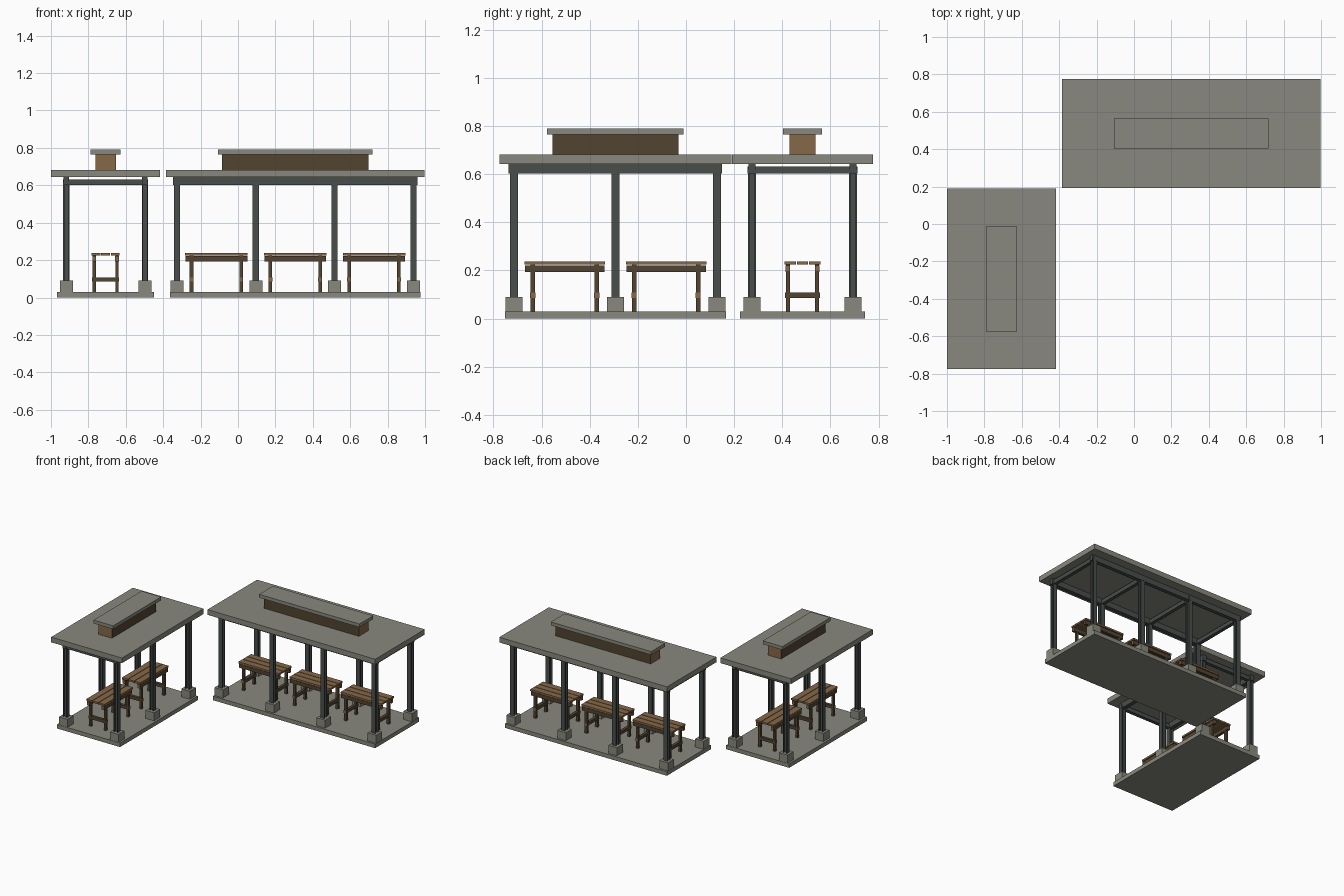
import bpy, bmesh
from mathutils import Vector

if "Cube" in bpy.data.objects:
    bpy.data.objects.remove(bpy.data.objects["Cube"])


def mat(name, col):
    m = bpy.data.materials.new(name)
    m.diffuse_color = (*col, 1)
    m.use_nodes = True
    m.node_tree.nodes["Principled BSDF"].inputs["Base Color"].default_value = m.diffuse_color
    return m


CONCRETE = mat("warm grey concrete", (0.25, 0.25, 0.21))
STEEL = mat("dark grey steel", (0.065, 0.077, 0.07))
LIGHT = mat("light wood", (0.24, 0.14, 0.067))
DARK = mat("dark wood", (0.085, 0.058, 0.031))


class Pavilion:
    """Local frame: u along the length, v across; 'turn' swaps them onto y and x."""

    def __init__(self, name, cx, cy, turn):
        self.name, self.c, self.turn = name, Vector((cx, cy, 0)), turn

    def part(self, name, boxes, material, ends=None, end_axis=0):
        """One object from (u0,u1,v0,v1,z0,z1) boxes; optional other colour on end faces."""
        bm = bmesh.new()
        for u0, u1, v0, v1, z0, z1 in boxes:
            vs = bmesh.ops.create_cube(bm, size=1)["verts"]
            for v in vs:
                v.co = Vector((u1 if v.co.x > 0 else u0,
                               v1 if v.co.y > 0 else v0,
                               z1 if v.co.z > 0 else z0))
        bm.normal_update()
        if ends:
            for f in bm.faces:
                if abs(f.normal[end_axis]) > 0.9:
                    f.material_index = 1
        for v in bm.verts:
            u, w, z = v.co
            v.co = self.c + (Vector((-w, u, z)) if self.turn else Vector((u, w, z)))
        me = bpy.data.meshes.new(self.name + "_" + name)
        bm.to_mesh(me)
        bm.free()
        me.materials.append(material)
        if ends:
            me.materials.append(ends)
        ob = bpy.data.objects.new(self.name + "_" + name, me)
        bpy.context.collection.objects.link(ob)


def centred(u, v, hu, hv, z0, z1):
    return (u - hu, u + hu, v - hv, v + hv, z0, z1)


def build(name, cx, cy, turn, bays):
    p = Pavilion(name, cx, cy, turn)
    S = 0.4215                       # bay spacing
    W = 0.21                         # half distance between post rows
    L = bays * S / 2
    us = [-L + i * S for i in range(bays + 1)]

    # floor slab, roof slab
    p.part("floor_slab", [centred(0, 0, L + 0.037, 0.26, 0, 0.03)], CONCRETE)
    p.part("roof_slab", [centred(0, 0, L + 0.06, 0.292, 0.643, 0.682)], CONCRETE)

    # footings and H-section posts
    feet, posts = [], []
    for u in us:
        for v in (-W, W):
            feet.append(centred(u, v, 0.035, 0.035, 0.03, 0.09))
            posts.append(centred(u, v, 0.004, 0.012, 0.09, 0.62))
            for s in (-1, 1):
                posts.append(centred(u, v + s * 0.0135, 0.0165, 0.003, 0.09, 0.62))
    p.part("footings", feet, CONCRETE)
    p.part("posts", posts, STEEL)

    # roof beams, along and across
    p.part("long_beams", [centred(0, v, L + 0.022, 0.0145, 0.602, 0.643)
                          for v in (-W, W)], STEEL)
    p.part("cross_beams", [centred(u, 0, 0.013, W + 0.018, 0.602, 0.632)
                           for u in us], STEEL)

    # roof lantern with dark long sides and light ends
    h = L - 0.24 if bays == 3 else L - 0.16
    p.part("lantern_box", [centred(0, 0, h, 0.055, 0.682, 0.765)], DARK, LIGHT)
    p.part("lantern_cap", [centred(0, 0, h + 0.022, 0.081, 0.765, 0.79)], CONCRETE)

    # tables, one per bay
    tops, aprons, legs, rails = [], [], [], []
    for i in range(bays):
        c = (us[i] + us[i + 1]) / 2
        for v in (-0.0515, 0, 0.0515):
            tops.append(centred(c, v, 0.167, 0.0235, 0.225, 0.238))
        for sv in (-1, 1):
            aprons.append(centred(c, sv * 0.061, 0.165, 0.01, 0.193, 0.221))
            for su in (-1, 1):
                legs.append(centred(c + su * 0.133, sv * 0.061, 0.0095, 0.0085, 0.03, 0.225))
        for su in (-1, 1):
            rails.append(centred(c + su * 0.133, 0, 0.0105, 0.072, 0.085, 0.108))
    p.part("table_planks", tops, LIGHT)
    p.part("table_aprons", aprons, DARK, LIGHT)
    p.part("table_legs", legs, DARK)
    p.part("table_rails", rails, DARK, LIGHT, 1)


build("long_shelter", 0.306, 0.484, False, 3)
build("short_shelter", -0.708, -0.293, True, 2)
